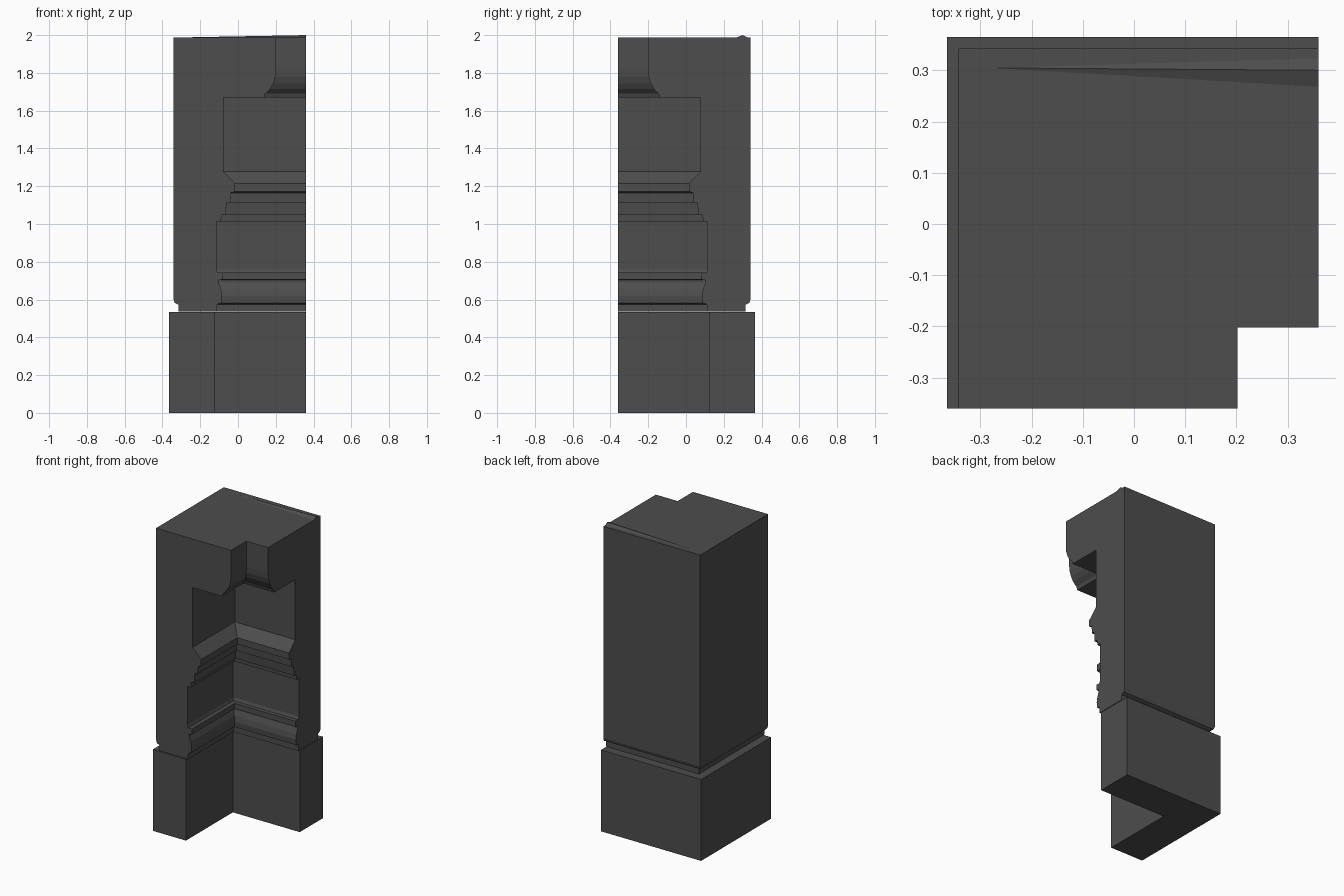
import bpy, bmesh

if "Cube" in bpy.data.objects:
    bpy.data.objects.remove(bpy.data.objects["Cube"])

H = 0.36  # flush front (-y) and right (+x) cut planes

# Dark stone colour shared by all parts
dark = bpy.data.materials.new("dark_stone")
dark.diffuse_color = (0.075, 0.075, 0.075, 1)
dark.use_nodes = True
dark.node_tree.nodes["Principled BSDF"].inputs["Base Color"].default_value = dark.diffuse_color


def make_object(name, bm):
    bmesh.ops.recalc_face_normals(bm, faces=bm.faces)
    mesh = bpy.data.meshes.new(name)
    bm.to_mesh(mesh)
    bm.free()
    mesh.materials.append(dark)
    obj = bpy.data.objects.new(name, mesh)
    bpy.context.collection.objects.link(obj)
    return obj


def corner_pillar(name, inner, outer):
    """L-shaped solid: inner profile mitred round the notch,
    outer profile mitred round the back corner. Profiles are (offset, z)."""
    bm = bmesh.new()
    col = lambda prof, f: [bm.verts.new((*f(o), z)) for o, z in prof]
    a = col(inner, lambda p: (p, -H))
    b = col(inner, lambda p: (p, -p))
    c = col(inner, lambda p: (H, -p))
    d = col(outer, lambda o: (H, o))
    e = col(outer, lambda o: (-o, o))
    f = col(outer, lambda o: (-o, -H))
    # moulded walls
    for s, t in ((a, b), (b, c), (d, e), (e, f)):
        for i in range(len(s) - 1):
            bm.faces.new((s[i], t[i], t[i + 1], s[i + 1]))
    # flat end faces showing the profile
    bm.faces.new(a + f[::-1])
    bm.faces.new(c + d[::-1])
    # L-shaped bottom and top
    for k in (0, -1):
        bm.faces.new((f[k], a[k], b[k], c[k], d[k], e[k]))
    return make_object(name, bm)


# Plain L-shaped plinth
corner_pillar("plinth", [(-0.125, 0), (-0.125, 0.533)],
              [(0.365, 0), (0.365, 0.533)])

# Moulded shaft, notch profile from foot to top
foot = [(-0.11, 0.537), (-0.11, 0.575), (-0.088, 0.583), (-0.084, 0.62),
        (-0.09, 0.655), (-0.103, 0.69), (-0.103, 0.703), (-0.082, 0.706),
        (-0.082, 0.742)]
band = [(-0.108, 0.742), (-0.115, 0.76), (-0.115, 1.012)]
steps = [(-0.09, 1.012), (-0.088, 1.047), (-0.066, 1.047), (-0.06, 1.115),
         (-0.04, 1.115), (-0.037, 1.165), (-0.015, 1.173), (-0.015, 1.215)]
recess = [(-0.078, 1.278), (-0.078, 1.67)]
bracket = [(0.138, 1.67), (0.145, 1.69), (0.17, 1.715), (0.187, 1.745),
           (0.198, 1.78), (0.202, 1.82), (0.202, 1.988)]
back = [(0.315, 0.537), (0.315, 0.572), (0.335, 0.582), (0.342, 0.602),
        (0.342, 1.988)]
corner_pillar("moulded_shaft", foot + band + steps + recess + bracket, back)

# Thin ridge on the top, rising towards the right end
bm = bmesh.new()
left = bm.verts.new((-0.33, 0.305, 1.987))
r = [bm.verts.new((H, y, z))
     for y, z in ((0.265, 1.987), (0.3, 2.0), (0.325, 1.987))]
bm.faces.new(r)
for i in range(3):
    bm.faces.new((left, r[i], r[(i + 1) % 3]))
make_object("top_ridge", bm)
